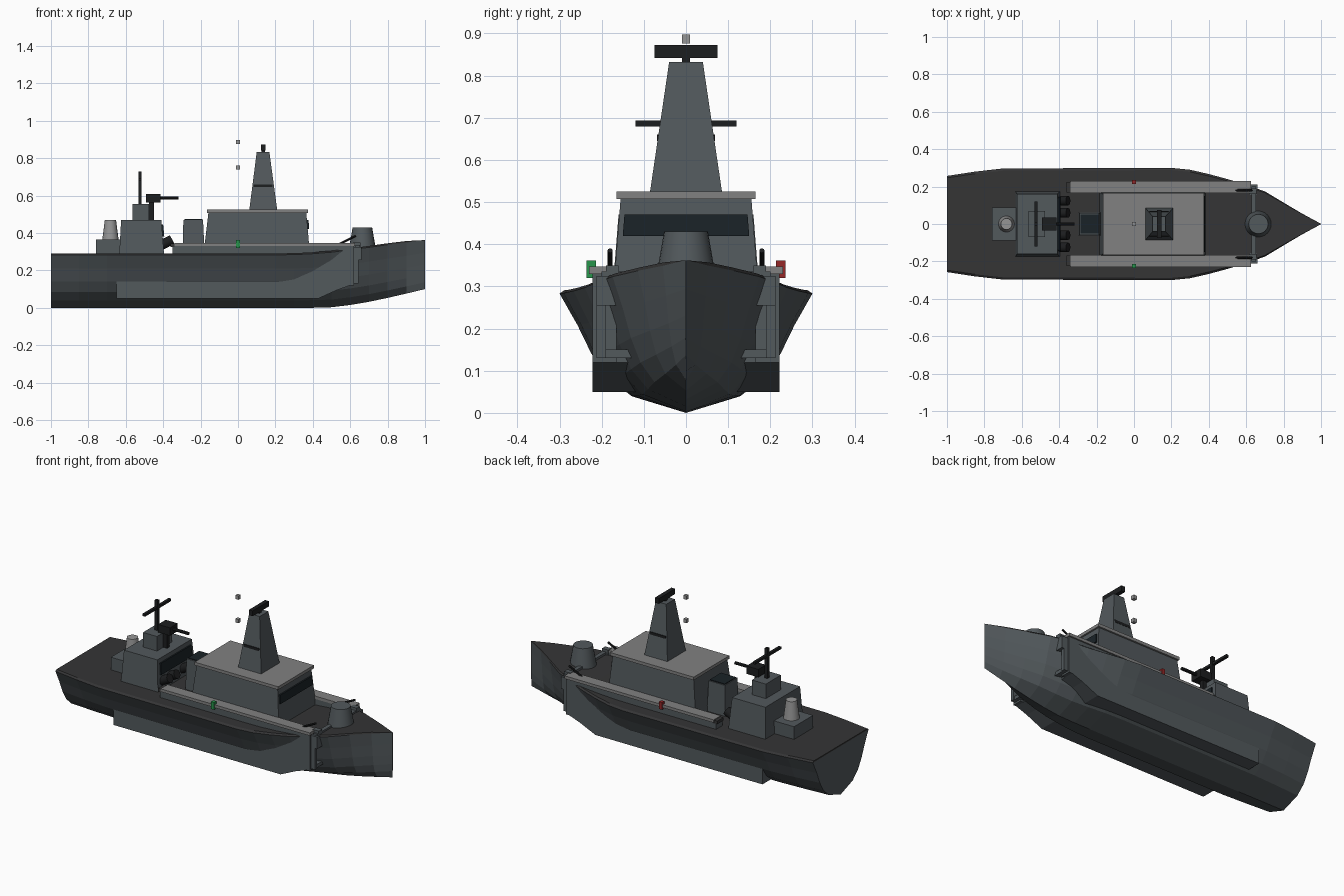
import bpy, bmesh, math
from mathutils import Vector

if "Cube" in bpy.data.objects:
    bpy.data.objects.remove(bpy.data.objects["Cube"])


def material(name, r, g, b):
    m = bpy.data.materials.new(name)
    m.diffuse_color = (r, g, b, 1)
    m.use_nodes = True
    m.node_tree.nodes["Principled BSDF"].inputs["Base Color"].default_value = m.diffuse_color
    return m


HULL = material("hull_grey", .085, .10, .108)
DECK = material("deck_dark", .035, .035, .036)
ROOF = material("roof_grey", .22, .22, .22)
BLACK = material("black", .012, .013, .014)
GLASS = material("glass", .01, .016, .02)
PALE = material("pale", .3, .3, .3)
RED = material("red", .3, .02, .02)
GREEN = material("green", .02, .3, .07)


def make(name, bm, mat):
    bmesh.ops.recalc_face_normals(bm, faces=bm.faces)
    me = bpy.data.meshes.new(name)
    bm.to_mesh(me)
    bm.free()
    ob = bpy.data.objects.new(name, me)
    bpy.context.collection.objects.link(ob)
    me.materials.append(mat)
    return ob


def loft(name, rings, mat):
    """Skin equal-length closed rings and cap both ends."""
    bm = bmesh.new()
    vs = [[bm.verts.new(p) for p in r] for r in rings]
    n = len(vs[0])
    for a, b in zip(vs, vs[1:]):
        for i in range(n):
            bm.faces.new((a[i], a[(i + 1) % n], b[(i + 1) % n], b[i]))
    bm.faces.new(vs[0])
    bm.faces.new(vs[-1])
    return make(name, bm, mat)


def rect(x0, x1, y0, y1, z):
    return [(x0, y0, z), (x1, y0, z), (x1, y1, z), (x0, y1, z)]


def box(name, x0, x1, y0, y1, z0, z1, mat):
    return loft(name, [rect(x0, x1, y0, y1, z0), rect(x0, x1, y0, y1, z1)], mat)


def taper(name, base, top, mat):
    """base and top are (x0, x1, half_width, z)."""
    return loft(name, [rect(a, b, -h, h, z) for a, b, h, z in (base, top)], mat)


def rod(name, p, q, r0, r1, mat, n=16):
    p, q = Vector(p), Vector(q)
    bm = bmesh.new()
    bmesh.ops.create_cone(bm, cap_ends=True, segments=n, radius1=r0, radius2=r1,
                          depth=(q - p).length)
    bm.transform(Vector((0, 0, 1)).rotation_difference(q - p).to_matrix().to_4x4())
    bmesh.ops.translate(bm, verts=bm.verts, vec=(p + q) / 2)
    ob = make(name, bm, mat)
    bpy.context.view_layer.objects.active = ob
    ob.select_set(True)
    bpy.ops.object.shade_smooth_by_angle(angle=math.radians(35))
    ob.select_set(False)
    return ob


# Hull stations: x, deck half width, sheer height, keel height
STATIONS = [(-1, .257, .283, 0), (-.85, .28, .283, 0), (-.7, .297, .283, 0),
            (.2, .3, .283, 0), (.3, .29, .284, 0), (.4, .267, .289, 0),
            (.5, .24, .297, .003), (.6, .21, .31, .015), (.7, .174, .323, .032),
            (.8, .114, .337, .053), (.9, .055, .349, .076), (1, .001, .362, .1)]
SECTION = [(1, 1), (.86, .74), (.75, .5), (.62, .3), (.43, .14), (0, 0)]


def hull_ring(x, w, zs, zk):
    half = [(w * a, zk + (zs - zk) * b) for a, b in SECTION]
    return ([(x, y, z) for y, z in half] +
            [(x, -y, z) for y, z in reversed(half[:-1])])


hull = loft("hull", [hull_ring(*s) for s in STATIONS], HULL)
loft("deck", [[(x, -w, z), (x, w, z), (x, w * .96, z + .008 * (x < .95)),
               (x, -w * .96, z + .008 * (x < .95))] for x, w, z, k in STATIONS], DECK)

# Side sponsons, their fittings and side lights
SIDE = [(-.65, .05), (.43, .05), (.53, .095), (.6, .12), (.62, .12), (.62, .335),
        (-.35, .335), (-.35, .26), (-.65, .145)]
FOOT = [(-.65, .05), (.43, .05), (.53, .095), (.6, .12), (.6, .145), (-.65, .145)]
for s, side in ((-1, "right"), (1, "left")):
    loft(side + "_sponson", [[(x, s * y, z) for x, z in SIDE] for y in (.165, .222)], HULL)
    loft(side + "_sponson_foot", [[(x, s * y, z) for x, z in FOOT] for y in (.1, .2215)], HULL)

    def sbox(name, x0, x1, y0, y1, z0, z1, mat):
        box(side + "_" + name, x0, x1, *sorted((s * y0, s * y1)), z0, z1, mat)

    sbox("walkway", -.34, .625, .165, .23, .33, .347, ROOF)
    sbox("walkway_end", -.36, -.34, .168, .225, .325, .343, DECK)
    sbox("bow_frame_post", .62, .645, .19, .212, .13, .26, HULL)
    sbox("bow_frame_foot", .6, .64, .11, .212, .13, .15, HULL)
    sbox("bow_frame_head", .62, .66, .155, .212, .255, .325, HULL)
    sbox("bollard", .615, .655, .16, .19, .3, .35, HULL)
    sbox("side_light", -.01, .01, .214, .236, .32, .362, GREEN if s < 0 else RED)
    rod(side + "_gun", (.53, s * .18, .335), (.63, s * .18, .385), .006, .006, BLACK, 8)
box("breakwater", .628, .652, -.2, .2, .3, .335, HULL)

# Forward turret
rod("turret", (.665, 0, .315), (.665, 0, .43), .072, .052, HULL, 24)

# Bridge
taper("bridge", (-.185, .385, .173, .28), (-.158, .365, .155, .51), HULL)
taper("bridge_window", (.36, .381, .15, .42), (.36, .377, .146, .47), GLASS)
box("bridge_roof", -.165, .375, -.165, .165, .507, .525, ROOF)

# Main mast with radar
taper("mast", (.06, .21, .086, .52), (.1, .168, .04, .832), HULL)
box("mast_band", .084, .184, -.069, .069, .645, .66, BLACK)
box("radar_post", .125, .145, -.01, .01, .83, .845, BLACK)
box("radar_bar", .123, .147, -.075, .075, .842, .873, BLACK)
for i, z in enumerate((.75, .887)):
    box("mast_light_%d" % i, -.01, .01, -.01, .01, z - .011, z + .011, PALE)

# Funnel
taper("funnel", (-.297, -.178, .062, .28), (-.292, -.187, .058, .47), HULL)
box("funnel_cap", -.287, -.19, -.052, .052, .468, .475, GLASS)

# Aft tower with launcher tubes
taper("aft_tower", (-.635, -.395, .175, .28), (-.625, -.41, .16, .47), HULL)
taper("aft_window", (-.42, -.394, .145, .38), (-.42, -.4, .14, .445), GLASS)
for i, y in enumerate((-.125, -.06, .06, .125)):
    rod("launcher_tube_%d" % i, (-.41, y, .335), (-.352, y, .365), .026, .026, BLACK, 12)
box("tower_top", -.565, -.475, -.07, .07, .465, .555, HULL)
box("aft_pole", -.533, -.515, -.009, .009, .55, .73, BLACK)
box("aft_aerial", -.532, -.516, -.12, .12, .679, .693, BLACK)
box("gun_mount", -.475, -.45, -.012, .012, .47, .57, BLACK)
box("gun_body", -.492, -.415, -.035, .035, .562, .608, BLACK)
rod("gun_barrel", (-.42, 0, .587), (-.318, 0, .587), .009, .009, BLACK, 8)

# Stern house with vent
box("stern_house", -.76, -.62, -.088, .088, .28, .365, HULL)
rod("stern_vent", (-.682, 0, .36), (-.682, 0, .47), .044, .03, PALE, 16)
